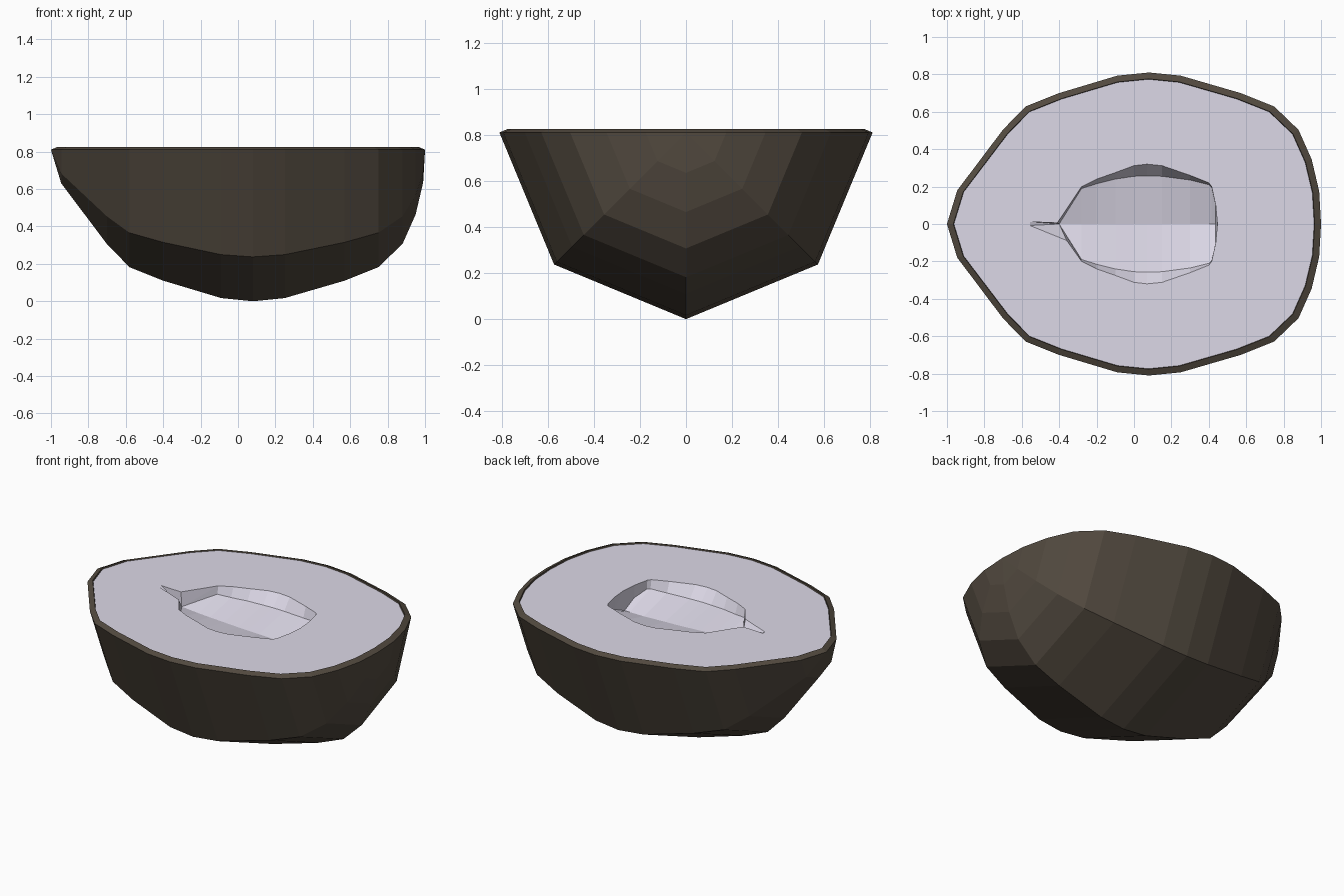
import bpy, bmesh, math

if "Cube" in bpy.data.objects:
    bpy.data.objects.remove(bpy.data.objects["Cube"])

TOP = 0.81          # height of the cut plane / revolve axis
FLESH_Z = 0.816

# outer profile: x position, radius
PROFILE = [(-1, 0), (-.945, .18), (-.7, .505), (-.58, .628), (-.4, .7), (-.09, .793),
           (.08, .81), (.25, .793), (.57, .7), (.75, .628), (.88, .503), (.95, .345),
           (.99, .175), (1, 0)]

# hollow: x, half width at the surface, half width at crease, crease depth, keel depth
HOLLOW = [(-.28, .20, .19, .05, .10), (-.2, .24, .215, .06, .105), (-.1, .275, .24, .065, .11),
          (0, .312, .255, .07, .115), (.07, .32, .258, .07, .118), (.15, .312, .255, .07, .12),
          (.3, .26, .235, .065, .125), (.4, .22, .21, .055, .125), (.415, .20, .195, .055, .125),
          (.437, .10, .098, .08, .125)]


def material(name, color):
    m = bpy.data.materials.new(name)
    m.diffuse_color = (*color, 1)
    m.use_nodes = True
    m.node_tree.nodes["Principled BSDF"].inputs["Base Color"].default_value = m.diffuse_color
    return m


def finish(bm, name, mat, recalc):
    if recalc:
        bmesh.ops.recalc_face_normals(bm, faces=bm.faces)
    me = bpy.data.meshes.new(name)
    bm.to_mesh(me)
    bm.free()
    me.materials.append(mat)
    ob = bpy.data.objects.new(name, me)
    bpy.context.collection.objects.link(ob)
    return ob


def outline(sx, sy, z):
    up = [(x * sx, r * sy, z) for x, r in PROFILE]
    down = [(x * sx, -r * sy, z) for x, r in PROFILE[-2:0:-1]]
    return up + down


def bridge(bm, a, b, closed=False):
    n = len(a)
    for i in range(n if closed else n - 1):
        quad = [a[i], a[(i + 1) % n], b[(i + 1) % n], b[i]]
        quad = list(dict.fromkeys(quad))
        if len(quad) > 2:
            bm.faces.new(quad)


# husk: half of an eight-sided body of revolution around x
bm = bmesh.new()
rows = []
for x, r in PROFILE:
    if r == 0:
        rows.append([bm.verts.new((x, 0, TOP))] * 5)
    else:
        rows.append([bm.verts.new((x, r * math.cos(math.pi * k / 4),
                                   TOP - r * math.sin(math.pi * k / 4))) for k in range(5)])
for a, b in zip(rows, rows[1:]):
    bridge(bm, a, b)
# sloped rim and its short inner lip
edge = [r[0] for r in rows] + [r[4] for r in rows[-2:0:-1]]
inner = [bm.verts.new(p) for p in outline(.966, .958, .825)]
lip = [bm.verts.new(p) for p in outline(.963, .955, FLESH_Z - .004)]
bridge(bm, edge, inner, True)
bridge(bm, inner, lip, True)
finish(bm, "husk", material("husk_brown", (.085, .068, .05)), True)

# flesh: flat cut face around a hollow
bm = bmesh.new()
rows = []
for x, w, c, d1, d2 in HOLLOW:
    rows.append([bm.verts.new((x, y, FLESH_Z - d)) for y, d in
                 ((w, 0), (c, d1), (0, d2), (-c, d1), (-w, 0))])
for a, b in zip(rows, rows[1:]):
    bridge(bm, a, b)
# blunt right end
end = bm.verts.new((.446, 0, FLESH_Z))
for i in range(4):
    bm.faces.new((rows[-1][i], end, rows[-1][i + 1]))
# left end with the thin pointed split
keel = bm.verts.new((-.40, 0, FLESH_Z - .09))
split = [bm.verts.new((x, y, FLESH_Z)) for x, y in
         ((-.41, .006), (-.555, .012), (-.557, -.008), (-.36, -.088))]
first = rows[0]
for i in range(4):
    bm.faces.new((first[i], first[i + 1], keel))
fan = [first[0]] + split + [first[4]]
for a, b in zip(fan, fan[1:]):
    bm.faces.new((a, keel, b))
# cut face between husk and hollow
hole = [r[0] for r in rows] + [end] + [r[4] for r in reversed(rows)] + split[::-1]
rim = [bm.verts.new(p) for p in outline(.963, .955, FLESH_Z)]
edges = []
for loop in (hole, rim):
    for a, b in zip(loop, loop[1:] + loop[:1]):
        edges.append(bm.edges.get((a, b)) or bm.edges.new((a, b)))
bmesh.ops.triangle_fill(bm, edges=edges, use_beauty=True, normal=(0, 0, 1))
# every flesh face looks upward
bm.normal_update()
for f in bm.faces:
    if f.normal.z < 0:
        f.normal_flip()
finish(bm, "flesh", material("flesh_pale", (.72, .69, .80)), False)
